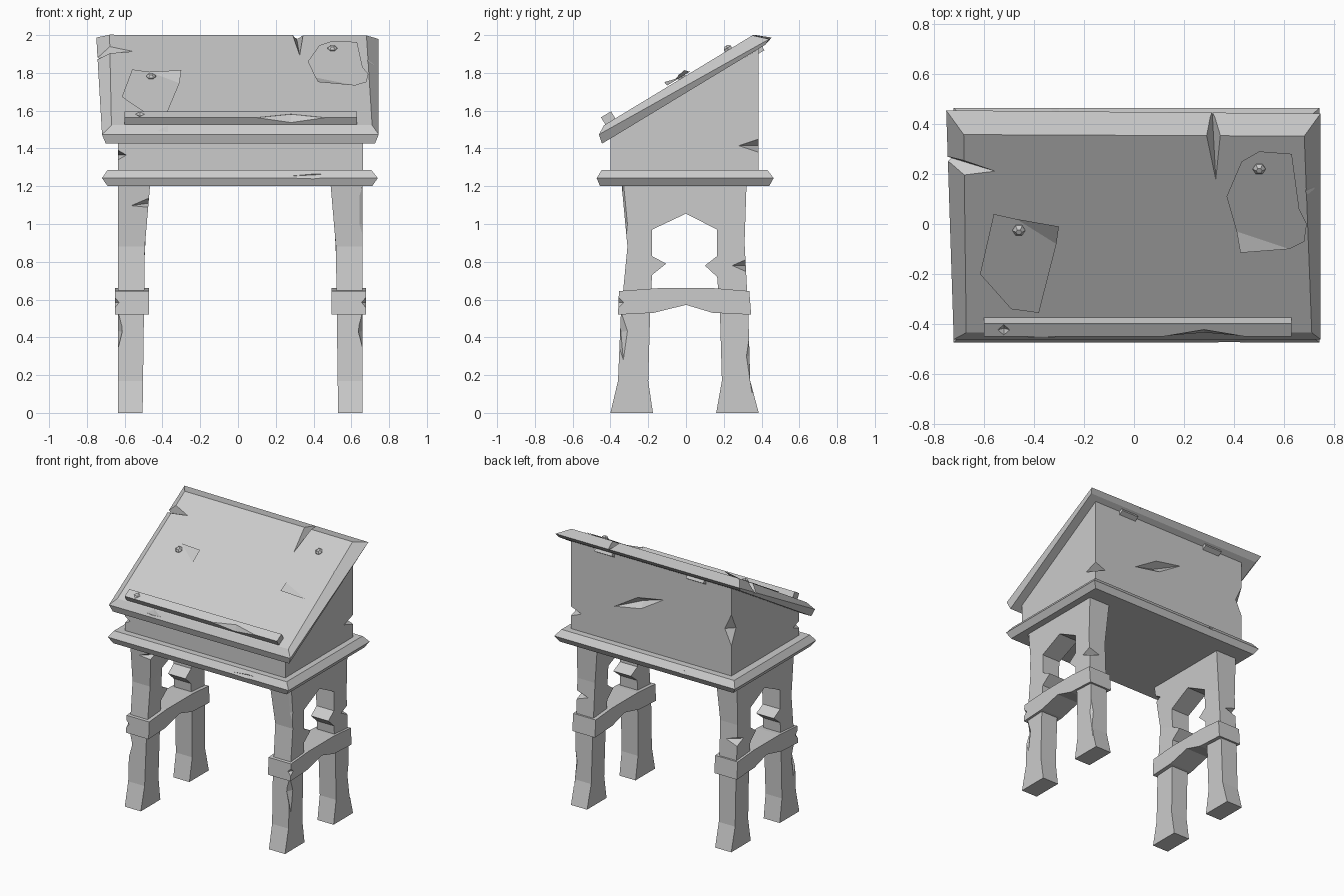
import bpy, bmesh, math
from mathutils import Vector, Matrix

if "Cube" in bpy.data.objects:
    bpy.data.objects.remove(bpy.data.objects["Cube"])

SLOPE = math.radians(31.2)
C, S = math.cos(SLOPE), math.sin(SLOPE)
TOP = 0.078  # lid thickness


def lid_pt(x, u, v):
    """Lid space (across, up the slope, out of the slope) to world."""
    return Vector((x, -0.445 + u * C - v * S, 1.425 + u * S + v * C))


def on_lid(x, y, v=TOP):
    """Point above the lid, located by its top-view x and y."""
    return lid_pt(x, (y + 0.445 + v * S) / C, v)


def make(name, bm):
    bmesh.ops.recalc_face_normals(bm, faces=bm.faces)
    me = bpy.data.meshes.new(name)
    bm.to_mesh(me)
    bm.free()
    ob = bpy.data.objects.new(name, me)
    bpy.context.collection.objects.link(ob)
    return ob


def loft(name, rings):
    """Closed solid through rings with equal point counts."""
    bm = bmesh.new()
    vs = [[bm.verts.new(p) for p in r] for r in rings]
    n = len(rings[0])
    for a, b in zip(vs, vs[1:]):
        for i in range(n):
            j = (i + 1) % n
            bm.faces.new((a[i], a[j], b[j], b[i]))
    caps = [bm.faces.new(vs[0]), bm.faces.new(vs[-1])]
    bmesh.ops.recalc_face_normals(bm, faces=bm.faces)
    bmesh.ops.triangulate(bm, faces=[f for f in caps if len(f.verts) > 4])
    return make(name, bm)


def chip(ob, loc, radii, rot=(0, 0, 0)):
    """Cut a diamond-shaped splinter out of a part."""
    bm = bmesh.new()
    for i in range(3):
        for s in (-1, 1):
            p = Vector((0, 0, 0))
            p[i] = s * radii[i]
            bm.verts.new(p)
    bmesh.ops.convex_hull(bm, input=bm.verts)
    cut = make("cutter", bm)
    cut.hide_render = True
    m = Matrix.Identity(4)
    for ang, ax in zip(rot, "XYZ"):
        m = Matrix.Rotation(math.radians(ang), 4, ax) @ m
    cut.matrix_world = Matrix.Translation(loc) @ m
    mod = ob.modifiers.new("chip", "BOOLEAN")
    mod.operation, mod.solver, mod.object = "DIFFERENCE", "EXACT", cut
    bpy.context.view_layer.objects.active = ob
    bpy.ops.object.modifier_apply(modifier=mod.name)
    bpy.data.objects.remove(cut)


# Side leg frames with arched opening, and the rails strapped around them
FRAME = [(-.40, 0), (-.36, .17), (-.345, .52), (-.31, .88), (-.34, 1.2),
         (.32, 1.2), (.31, .9), (.33, .52), (.34, .17), (.385, 0),
         (.16, 0), (.19, .17), (.18, .52), (.165, .72), (.10, .78), (.165, .83),
         (.165, .97), (0, 1.055), (-.18, .97), (-.18, .83), (-.105, .79),
         (-.18, .73), (-.19, .52), (-.20, .17), (-.175, 0)]
RAIL = [(-.36, .52), (-.355, .645), (-.15, .66), (.15, .66), (.335, .645),
        (.345, .52), (.14, .53), (0, .572), (-.17, .53)]
for side, s, xo in (("left", -1, -.635), ("right", 1, .66)):
    def thick(z):
        return .13 + .012 * min(z / .9, 1) + .027 * max(0, (z - .9) / .3)
    frame = loft(side + "_leg_frame", [
        [(xo, y, z) for y, z in FRAME],
        [(xo - s * thick(z), y, z) for y, z in FRAME]])
    rail = loft(side + "_rail", [
        [(xo + s * .017, y, z) for y, z in RAIL],
        [(xo - s * .165, y, z) for y, z in RAIL]])
    chip(rail, (xo + s * .017, -.36, .585), (.025, .03, .03))
    chip(frame, (xo, .325, .78), (.1, .08, .035))
    chip(frame, (xo, -.345, .43), (.025, .035, .15), (5, 0, 0))
    if s < 0:
        chip(frame, (xo + .16, -.335, 1.11), (.1, .05, .025), (0, -8, 0))
    else:
        chip(frame, (xo, -.335, 1.0), (.04, .025, .26))
        chip(frame, (xo, .35, .3), (.03, .03, .2))


# Base board: rings of low, widest and top outlines
def board(x0, x1, y0, y1, z):
    return [(x0, y0, z), (x1, y0, z), (x1, y1, z), (x0, y1, z)]


base = loft("base_board", [
    board(-.69, .71, -.455, .44, 1.2), board(-.72, .74, -.473, .464, 1.243),
    board(-.69, .705, -.445, .43, 1.287)])
chip(base, (.4, -.478, 1.26), (.28, .022, .03), (0, -3, 0))
chip(base, (-.3, .47, 1.26), (.2, .022, .03))

# Slant-topped box
side_profile = [(-.40, 1.28), (.383, 1.28), (.383, 1.926), (-.40, 1.455)]
box = loft("desk_box", [[(x, y, z) for y, z in side_profile] for x in (-.635, .662)])
chip(box, (.11, .39, 1.62), (.24, .06, .045), (0, 21, 0))
chip(box, (.67, .39, 1.415), (.10, .12, .04))
chip(box, (-.645, .39, 1.62), (.07, .07, .15))
chip(box, (-.645, -.41, 1.365), (.06, .10, .035))

# Sloping lid with bevelled rim
lid = loft("lid", [
    [lid_pt(-.70, 0, 0), lid_pt(.725, 0, 0), lid_pt(.73, 1.01, 0), lid_pt(-.73, 1.01, 0)],
    [lid_pt(-.72, .012, .05), lid_pt(.745, .012, .05),
     lid_pt(.745, 1.045, .015), lid_pt(-.75, 1.06, .015)],
    [lid_pt(-.67, .06, TOP), lid_pt(.71, .06, TOP),
     lid_pt(.68, .978, TOP), lid_pt(-.68, .985, TOP)]])
deg = math.degrees(SLOPE)
chip(lid, on_lid(.315, .40), (.035, .26, .07), (deg, 0, 3))
chip(lid, on_lid(-.74, .23), (.23, .05, .07), (deg, 0, -8))
chip(lid, lid_pt(-.37, .03, TOP), (.2, .03, .025), (deg, 0, 0))
chip(lid, lid_pt(.72, .72, TOP), (.035, .13, .03), (deg, 0, 0))


# Book ledge and rear hinges, as small blocks on the slope
def slope_block(name, x0, x1, u0, u1, v0, v1):
    return loft(name, [[lid_pt(x, u, v) for u, v in
                        ((u0, v0), (u1, v0), (u1, v1), (u0, v1))] for x in (x0, x1)])


ledge = slope_block("book_ledge", -.6, .63, .068, .13, TOP - .005, .122)
chip(ledge, lid_pt(.28, .068, .12), (.18, .035, .03), (deg, 0, 0))
chip(ledge, lid_pt(-.52, .10, .125), (.03, .03, .015), (deg, 0, 0))
for side, x in (("left", -.36), ("right", .38)):
    slope_block(side + "_hinge", x - .07, x + .07, .93, .992, -.022, .005)


# Pinned papers: flat sheet plus one lifted corner
def paper(name, outline, fold, corner):
    bm = bmesh.new()
    vs = [bm.verts.new(on_lid(x, y, TOP + .007)) for x, y in outline]
    bm.faces.new(vs)
    tip = bm.verts.new(on_lid(*corner, TOP + .03))
    bm.faces.new((vs[fold], tip, vs[fold + 1]))
    make(name, bm)


paper("left_paper", [(-.56, .04), (-.47, .02), (-.31, -.08), (-.38, -.355),
                     (-.49, -.34), (-.615, -.2)], 1, (-.30, -.01))
paper("right_paper", [(.43, .25), (.37, .11), (.41, -.03), (.62, -.10), (.68, -.07),
                      (.69, 0), (.66, .06), (.63, .28), (.5, .29)], 2, (.425, -.115))

# Faceted pins
for side, x, y in (("left", -.46, -.02), ("right", .5, .225)):
    c = on_lid(x, y)
    rings = []
    for r, h in ((.024, 0), (.026, .012), (.012, .025)):
        rings.append([c + Matrix.Rotation(SLOPE, 3, "X") @ Vector(
            (r * math.cos(k * math.pi / 3), r * math.sin(k * math.pi / 3), h))
            for k in range(6)])
    loft(side + "_pin", rings)
